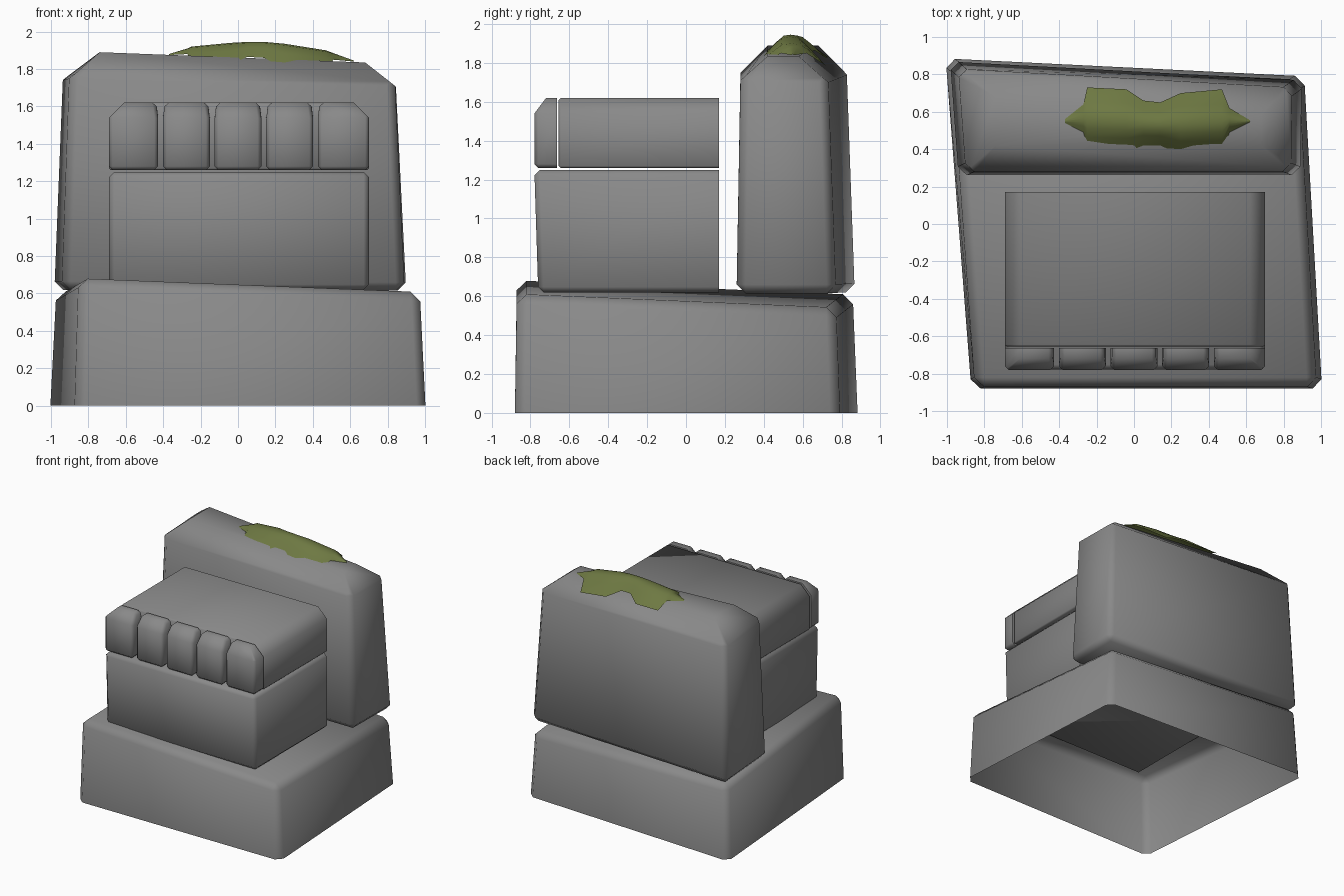
import bpy
import bmesh
import math

cube = bpy.data.objects.get("Cube")
if cube:
    bpy.data.objects.remove(cube, do_unlink=True)


def make_material(name, color):
    mat = bpy.data.materials.new(name)
    mat.use_nodes = True
    mat.diffuse_color = color
    mat.node_tree.nodes["Principled BSDF"].inputs["Base Color"].default_value = color
    return mat


stone = make_material("grey_stone", (0.25, 0.25, 0.25, 1))
moss = make_material("green_moss", (0.155, 0.19, 0.055, 1))


def finish(name, bm, mat, angle=60):
    mesh = bpy.data.meshes.new(name)
    bm.to_mesh(mesh)
    bm.free()
    mesh.materials.append(mat)
    obj = bpy.data.objects.new(name, mesh)
    bpy.context.collection.objects.link(obj)
    bpy.ops.object.select_all(action='DESELECT')
    obj.select_set(True)
    bpy.context.view_layer.objects.active = obj
    bpy.ops.object.shade_smooth_by_angle(angle=math.radians(angle))
    return obj


def rect(x0, x1, y0, y1, z):
    return [(x0, y0, z), (x1, y0, z), (x1, y1, z), (x0, y1, z)]


def stone_block(name, rings, bevel, flat_back=None, open_bottom=False):
    """Loft four-cornered rings upwards, then chamfer the square edges."""
    bm = bmesh.new()
    loops = [[bm.verts.new(p) for p in ring] for ring in rings]
    for low, high in zip(loops, loops[1:]):
        for i in range(4):
            j = (i + 1) % 4
            bm.faces.new((low[i], low[j], high[j], high[i]))
    bm.faces.new(loops[-1])
    if not open_bottom:
        bm.faces.new(loops[0][::-1])
    bm.normal_update()

    def square(e):
        if len(e.link_faces) < 2 or e.calc_face_angle() < math.radians(66):
            return False
        return flat_back is None or any(v.co.y < flat_back - 0.001 for v in e.verts)

    def on_back(e):
        # long edges running into a flat back stay crisp there
        return flat_back is not None and all(v.co.y > flat_back - 0.001 for v in e.verts)

    edges = [e for e in bm.edges if square(e) and not on_back(e)]
    bmesh.ops.bevel(bm, geom=edges, offset=bevel, segments=1, profile=0.5,
                    affect='EDGES', clamp_overlap=True)
    bmesh.ops.recalc_face_normals(bm, faces=bm.faces)
    return finish(name, bm, stone)


# Skewed plinth with a sloping top and hollow underside
foot = [(-0.87, -0.88), (1.005, -0.88), (0.91, 0.79), (-1.007, 0.885)]
head = [(-0.85, -0.87), (0.975, -0.87), (0.88, 0.77), (-0.975, 0.86)]
stone_block("plinth",
            [[(x, y, 0) for x, y in foot],
             [(x, y, 0.61 - 0.04 * x - 0.045 * y) for x, y in head]],
            0.05, open_bottom=True)

# Tapered backrest with broad sloping shoulders
stone_block("backrest",
            [[(-0.94, 0.26, 0.62), (0.89, 0.26, 0.615), (0.9, 0.77, 0.615), (-0.985, 0.87, 0.62)],
             [(-0.9, 0.28, 1.75), (0.84, 0.28, 1.71), (0.845, 0.73, 1.7), (-0.94, 0.83, 1.74)],
             [(-0.74, 0.42, 1.89), (0.68, 0.42, 1.835), (0.68, 0.58, 1.835), (-0.74, 0.68, 1.89)]],
            0.045)

# Seat block, leaning slightly forward
stone_block("seat_block",
            [rect(-0.69, 0.7, -0.76, 0.17, 0.62),
             rect(-0.69, 0.7, -0.78, 0.17, 1.25)],
            0.028, flat_back=0.17)

# Seat slab with chamfered sides
stone_block("seat_slab",
            [rect(-0.69, 0.7, -0.655, 0.17, 1.26),
             rect(-0.69, 0.7, -0.655, 0.17, 1.54),
             rect(-0.61, 0.62, -0.655, 0.17, 1.62)],
            0.01, flat_back=0.17)

# Row of five small stones along the front of the seat
pitch, gap = 0.276, 0.026
for i in range(5):
    x0 = -0.69 + i * pitch + (gap / 2 if i else 0)
    x1 = -0.69 + (i + 1) * pitch - gap / 2 if i < 4 else 0.7
    left = 0.08 if i == 0 else 0.01
    right = 0.08 if i == 4 else 0.01
    stone_block("front_stone_%d" % (i + 1),
                [rect(x0, x1, -0.78, -0.664, 1.26),
                 rect(x0, x1, -0.78, -0.664, 1.54),
                 rect(x0 + left, x1 - right, -0.72, -0.664, 1.62)],
                0.02, flat_back=-0.664)

# Ragged moss patch draped over the backrest: x, front y, back y, crest z, edge z
stations = [
    (-0.37, 0.54, 0.56, 1.88, 1.875),
    (-0.27, 0.49, 0.64, 1.91, 1.88),
    (-0.25, 0.39, 0.73, 1.92, 1.83),
    (-0.04, 0.385, 0.72, 1.94, 1.825),
    (0.05, 0.42, 0.66, 1.945, 1.865),
    (0.14, 0.42, 0.65, 1.945, 1.86),
    (0.25, 0.37, 0.7, 1.935, 1.8),
    (0.47, 0.365, 0.72, 1.9, 1.785),
    (0.51, 0.49, 0.62, 1.885, 1.85),
    (0.62, 0.545, 0.555, 1.845, 1.84),
]
profile = [(0, 0), (0.22, 0.62), (0.36, 0.94), (0.5, 1), (0.64, 0.94), (0.78, 0.62), (1, 0)]
bm = bmesh.new()
rows = [[bm.verts.new((x, yf + (yb - yf) * t, edge + (crest - edge) * h))
         for t, h in profile] for x, yf, yb, crest, edge in stations]
for a, b in zip(rows, rows[1:]):
    for k in range(len(profile) - 1):
        bm.faces.new((a[k], b[k], b[k + 1], a[k + 1]))
finish("moss_patch", bm, moss)
